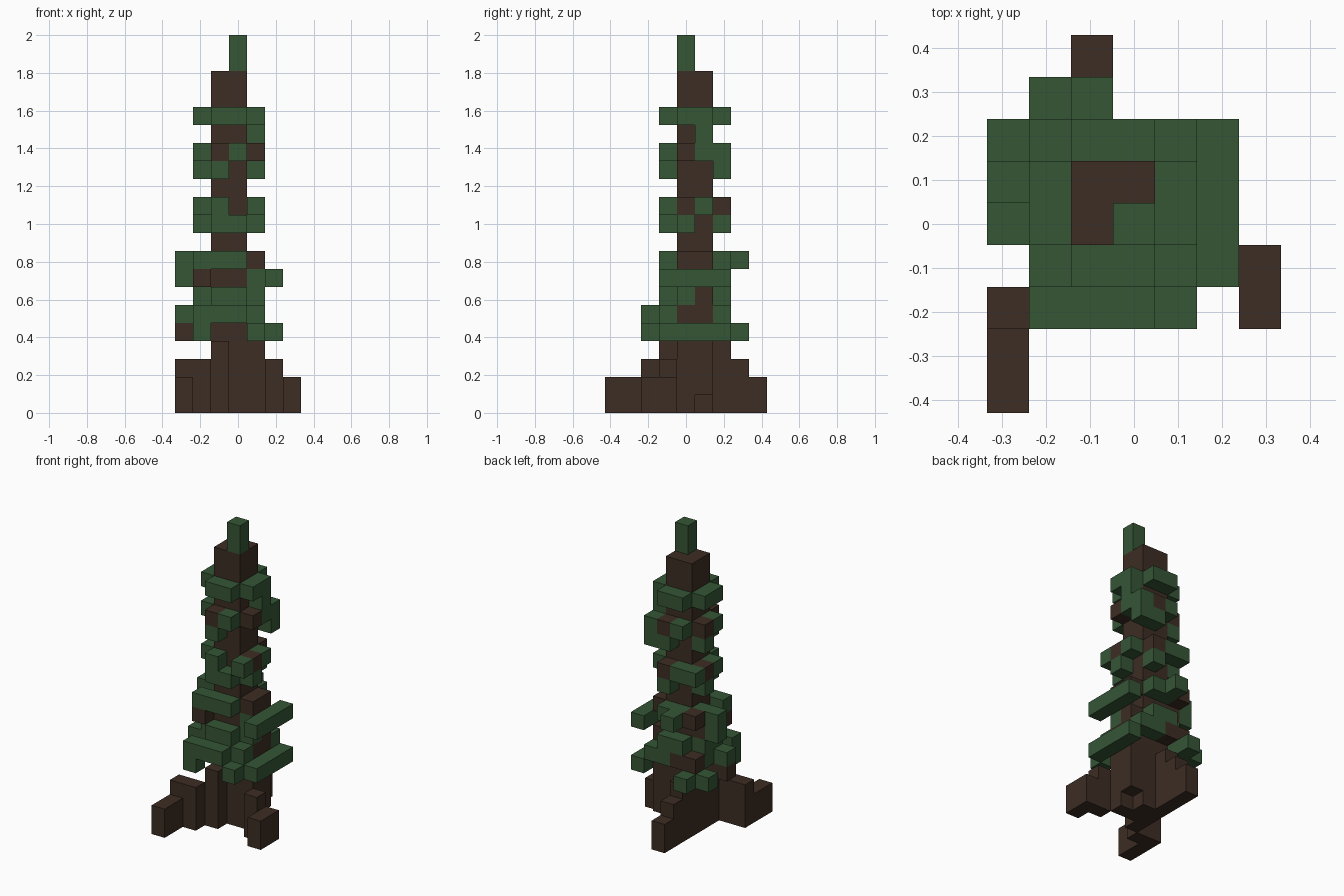
import bpy
import bmesh
from mathutils import Vector

default = bpy.data.objects.get("Cube")
if default:
    bpy.data.objects.remove(default, do_unlink=True)

UNIT = 2 / 21  # edge length of one block


def make_material(name, color):
    mat = bpy.data.materials.new(name)
    mat.use_nodes = True
    mat.diffuse_color = color
    shader = mat.node_tree.nodes["Principled BSDF"]
    shader.inputs["Base Color"].default_value = color
    shader.inputs["Roughness"].default_value = 0.9
    return mat


bark = make_material("bark_brown", (0.045, 0.026, 0.017, 1))
needles = make_material("needle_green", (0.035, 0.092, 0.036, 1))

cells = {}      # block position -> part name
materials = {}  # part name -> material


def span(value):
    """A whole number is one block, a pair is an inclusive range."""
    first, last = value if isinstance(value, tuple) else (value, value)
    return range(first, last + 1)


def fill(part, mat, x, y, z):
    materials[part] = mat
    for i in span(x):
        for j in span(y):
            for k in span(z):
                cells.setdefault((i, j, k), part)


def wood(part, x, y, z):
    fill(part + "_twigs", bark, x, y, z)


def leaf(part, x, y, z):
    fill(part + "_foliage", needles, x, y, z)


LEFT, RIGHT, FRONT, BACK = 1, -2, -1, 2  # block columns around the trunk
CORE_X, CORE_Y = (-1, 0), (0, 1)

# Trunk and tip
fill("trunk", bark, CORE_X, CORE_Y, (0, 18))
fill("treetop", needles, 0, 0, (19, 20))

# Roots, stepping down away from the trunk
for x, y, z in [
    (-3, (-4, -3), (0, 1)), ((-3, -2), -2, (0, 2)), (-1, FRONT, (0, 3)),
    (3, (-2, -1), (0, 1)), (2, FRONT, (0, 2)), (LEFT, 0, (0, 3)),
    (LEFT, 1, (1, 3)),
    (-1, 4, (0, 1)), (-1, 3, (0, 2)), (-1, BACK, (0, 3)),
]:
    fill("roots", bark, x, y, z)

# Bottom tier of branches
tier = "bottom_tier"
leaf(tier, 2, (-1, 2), 4)
leaf(tier, LEFT, -2, 4)
leaf(tier, RIGHT, -2, (4, 5))
leaf(tier, CORE_X, -2, 5)
leaf(tier, CORE_X, FRONT, (5, 6))
leaf(tier, LEFT, FRONT, 5)
leaf(tier, -3, 0, 5)
leaf(tier, RIGHT, CORE_Y, (5, 6))
leaf(tier, -3, BACK, 4)
leaf(tier, RIGHT, (2, 3), 4)
leaf(tier, (0, 1), BACK, 5)
leaf(tier, CORE_X, BACK, 6)
leaf(tier, LEFT, 0, 6)
wood(tier, LEFT, CORE_Y, (4, 5))
wood(tier, LEFT, 1, 6)
wood(tier, (-3, -2), 0, 4)
wood(tier, (-2, -1), BACK, 5)

# Lower tier
tier = "lower_tier"
leaf(tier, 2, (-1, 2), 7)
leaf(tier, LEFT, 0, 7)
leaf(tier, (-2, 0), FRONT, 8)
leaf(tier, -3, 1, (7, 8))
leaf(tier, RIGHT, 1, 8)
leaf(tier, CORE_X, BACK, 8)
leaf(tier, -1, 3, 8)
wood(tier, RIGHT, FRONT, 7)
wood(tier, RIGHT, 1, 7)
wood(tier, LEFT, CORE_Y, 8)
wood(tier, RIGHT, BACK, 8)

# Middle tier
tier = "middle_tier"
leaf(tier, -1, FRONT, (10, 11))
leaf(tier, 0, FRONT, 10)
leaf(tier, LEFT, 0, 10)
leaf(tier, LEFT, (-1, -1), 11)
leaf(tier, LEFT, 1, 11)
leaf(tier, RIGHT, 0, 11)
leaf(tier, RIGHT, 1, 10)
leaf(tier, (-2, -1), BACK, 11)
leaf(tier, 0, BACK, 10)
wood(tier, LEFT, 0, 11)
wood(tier, RIGHT, 1, 11)
wood(tier, 0, BACK, 11)

# Upper tier
tier = "upper_tier"
leaf(tier, -1, FRONT, 13)
leaf(tier, 0, FRONT, 14)
leaf(tier, LEFT, 1, (14, 15))
leaf(tier, LEFT, BACK, (13, 14))
leaf(tier, RIGHT, 0, 14)
leaf(tier, RIGHT, 1, 13)
leaf(tier, 0, BACK, 13)
leaf(tier, -1, BACK, 14)
wood(tier, -1, FRONT, 14)
wood(tier, LEFT, 0, 14)
wood(tier, RIGHT, 1, 14)
wood(tier, 0, BACK, 14)

# Crown ring, one plain arm on each side
for side in (LEFT, RIGHT):
    leaf("crown", side, CORE_Y, 16)
for side in (FRONT, BACK):
    leaf("crown", CORE_X, side, 16)

AXES = [Vector(a) for a in ((1, 0, 0), (0, 1, 0), (0, 0, 1))]


def build(part):
    """Make one mesh from the exposed faces of a part's blocks."""
    bm = bmesh.new()
    for cell, owner in cells.items():
        if owner != part:
            continue
        center = Vector(cell) + AXES[2] / 2
        for n in range(3):
            for sign in (1, -1):
                normal = AXES[n] * sign
                if tuple(int(c) for c in Vector(cell) + normal) in cells:
                    continue
                u, v = AXES[(n + 1) % 3] / 2, AXES[(n + 2) % 3] / 2
                mid = center + normal / 2
                corners = [mid - u - v, mid + u - v, mid + u + v, mid - u + v]
                bm.faces.new([bm.verts.new(c * UNIT) for c in corners[::sign]])
    bmesh.ops.remove_doubles(bm, verts=bm.verts, dist=UNIT / 100)
    bmesh.ops.dissolve_limit(bm, angle_limit=0.01, verts=bm.verts, edges=bm.edges)
    mesh = bpy.data.meshes.new(part)
    bm.to_mesh(mesh)
    bm.free()
    mesh.materials.append(materials[part])
    bpy.context.collection.objects.link(bpy.data.objects.new(part, mesh))


for part in materials:
    build(part)
